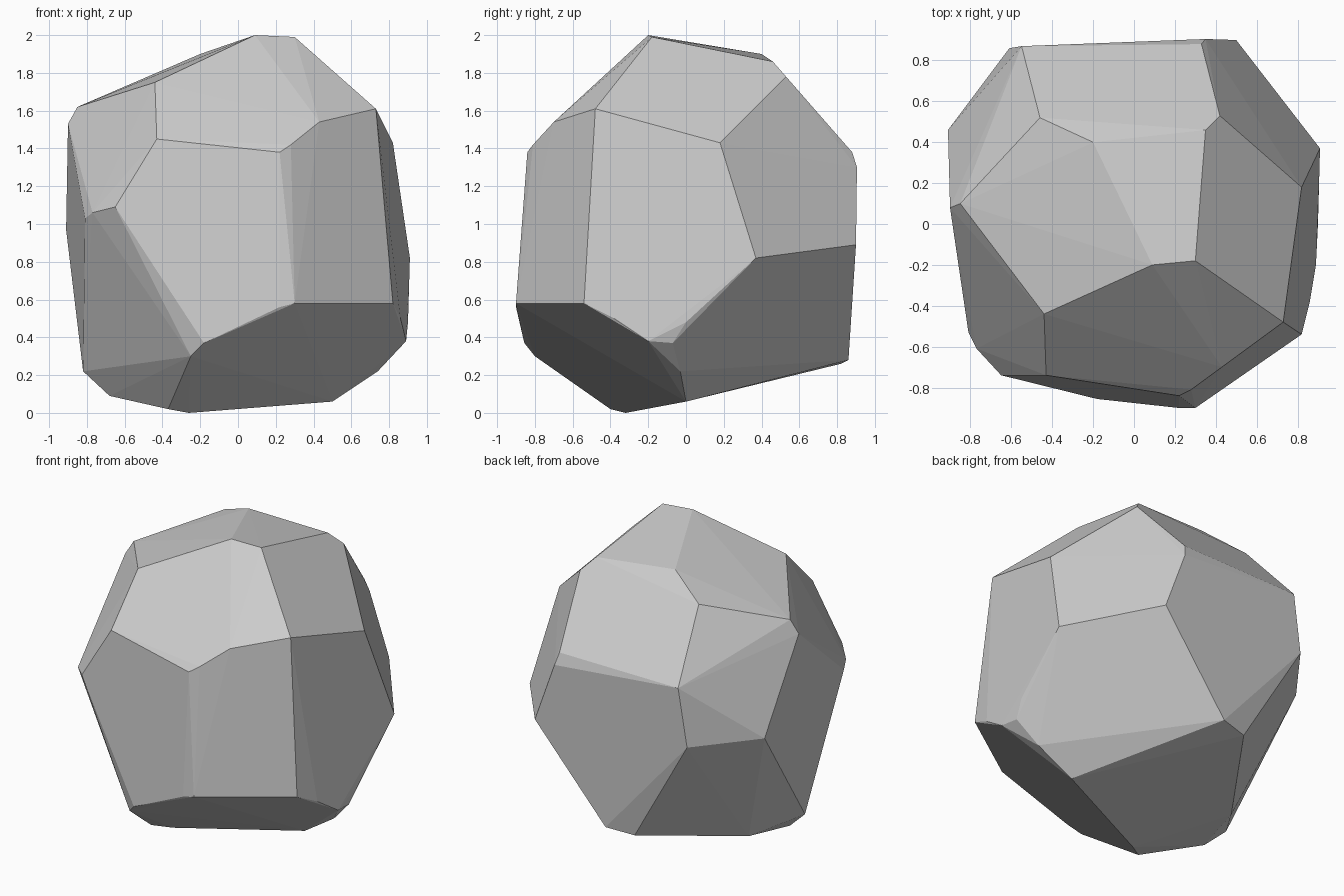
import bpy, bmesh, math

# Corner points of the faceted boulder, grouped by height band
crown = [(.09, -.20, 2.0), (.30, -.18, 1.99), (-.20, .40, 1.90), (.35, .46, 1.86),
         (.42, .53, 1.78), (-.46, .52, 1.78), (-.44, -.44, 1.75), (-.85, .10, 1.62),
         (-.90, .08, 1.53), (-.46, .68, 1.59), (.73, -.48, 1.61), (.43, -.70, 1.54)]
shoulder = [(-.43, -.74, 1.45), (.22, -.84, 1.38), (.28, -.81, 1.42), (.82, .18, 1.43),
            (.33, .88, 1.38), (.35, .905, 1.30), (-.55, .87, 1.37)]
waist = [(-.65, -.74, 1.09), (-.77, -.61, 1.06), (-.81, -.53, 1.03), (-.53, -.76, .95),
         (-.91, .46, .97), (-.61, .86, .98), (.50, .90, .89), (.91, .37, .82),
         (-.29, -.82, .62)]
skirt = [(.30, -.90, .58), (.22, -.90, .56), (.82, -.54, .58), (.86, -.38, .50),
         (.90, 0, .48), (.89, -.20, .38), (.88, -.07, .37), (-.18, -.856, .37),
         (-.25, -.80, .30)]
foot = [(-.82, -.10, .22), (-.19, .82, .26), (0, .86, .28), (.74, -.03, .22),
        (.50, 0, .06), (-.61, .20, .13), (-.68, -.14, .09), (-.37, -.40, .02),
        (-.26, -.32, 0)]

# Wrap the corners in a convex shell and merge nearly flat triangles into facets
bm = bmesh.new()
for band in (crown, shoulder, waist, skirt, foot):
    for p in band:
        bm.verts.new(p)
hull = bmesh.ops.convex_hull(bm, input=bm.verts[:])
unused = {g for g in hull["geom_interior"] + hull["geom_unused"]
          if isinstance(g, bmesh.types.BMVert)}
bmesh.ops.delete(bm, geom=list(unused), context='VERTS')
bmesh.ops.dissolve_limit(bm, angle_limit=math.radians(1.5),
                         verts=bm.verts[:], edges=bm.edges[:])
bmesh.ops.recalc_face_normals(bm, faces=bm.faces[:])

mesh = bpy.data.meshes.new("boulder")
bm.to_mesh(mesh)
bm.free()
boulder = bpy.data.objects.new("boulder", mesh)
bpy.context.collection.objects.link(boulder)
